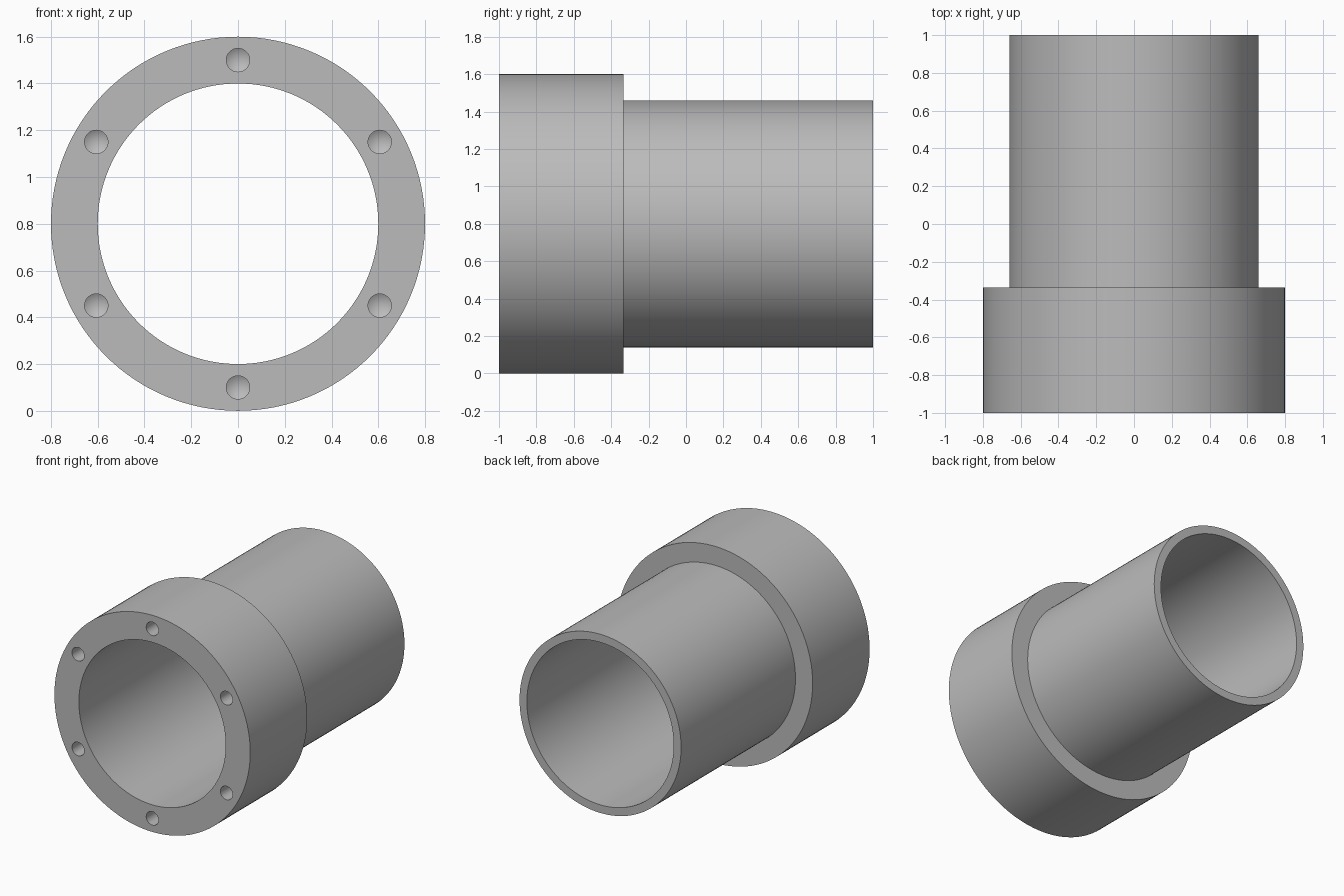
import bpy, bmesh, math
from mathutils import Matrix, Vector

cube = bpy.data.objects.get("Cube")
if cube:
    bpy.data.objects.remove(cube, do_unlink=True)

AXIS_Z = 0.8
SEGMENTS = 128

grey = bpy.data.materials.new("plain grey")
grey.use_nodes = True
colour = (0.5, 0.5, 0.5, 1)
grey.diffuse_color = colour
grey.node_tree.nodes["Principled BSDF"].inputs["Base Color"].default_value = colour


def lathe(name, profile, centre, segments, closed):
    """Turn a (radius, y) profile around the y direction through centre."""
    bm = bmesh.new()
    verts = [bm.verts.new((r, y, 0)) for r, y in profile]
    edges = [bm.edges.new(pair) for pair in zip(verts, verts[1:])]
    if closed:
        edges.append(bm.edges.new((verts[-1], verts[0])))
    bmesh.ops.spin(bm, geom=verts + edges, cent=(0, 0, 0), axis=(0, 1, 0),
                   angle=math.tau, steps=segments, use_merge=True)
    bmesh.ops.remove_doubles(bm, verts=bm.verts, dist=0.0001)
    bmesh.ops.recalc_face_normals(bm, faces=bm.faces)
    bmesh.ops.transform(bm, matrix=Matrix.Translation(centre), verts=bm.verts)
    mesh = bpy.data.meshes.new(name)
    bm.to_mesh(mesh)
    bm.free()
    obj = bpy.data.objects.new(name, mesh)
    bpy.context.collection.objects.link(obj)
    mesh.materials.append(grey)
    return obj


# Stepped tube: wide collar in front, thin sleeve behind, straight bore
centre = Vector((0, 0, AXIS_Z))
body = lathe("flanged_sleeve",
             [(0.6, -1), (0.8, -1), (0.8, -0.335), (0.66, -0.335), (0.66, 1), (0.6, 1)],
             centre, SEGMENTS, True)

# Blind bolt holes with drill-point bottoms, spaced round the collar face
bpy.context.view_layer.objects.active = body
body.select_set(True)
for i in range(6):
    angle = math.radians(90 + 60 * i)
    spot = centre + 0.7 * Vector((math.cos(angle), 0, math.sin(angle)))
    drill = lathe("bolt_hole_cutter",
                  [(0, -1.1), (0.05, -1.1), (0.05, -0.65), (0, -0.62)],
                  spot, 32, False)
    drill.hide_render = True
    cut = body.modifiers.new("bolt_hole", "BOOLEAN")
    cut.operation = "DIFFERENCE"
    cut.solver = "EXACT"
    cut.object = drill
    bpy.ops.object.modifier_apply(modifier=cut.name)
    bpy.data.objects.remove(drill, do_unlink=True)

bpy.ops.object.shade_smooth_by_angle(angle=math.radians(30))
